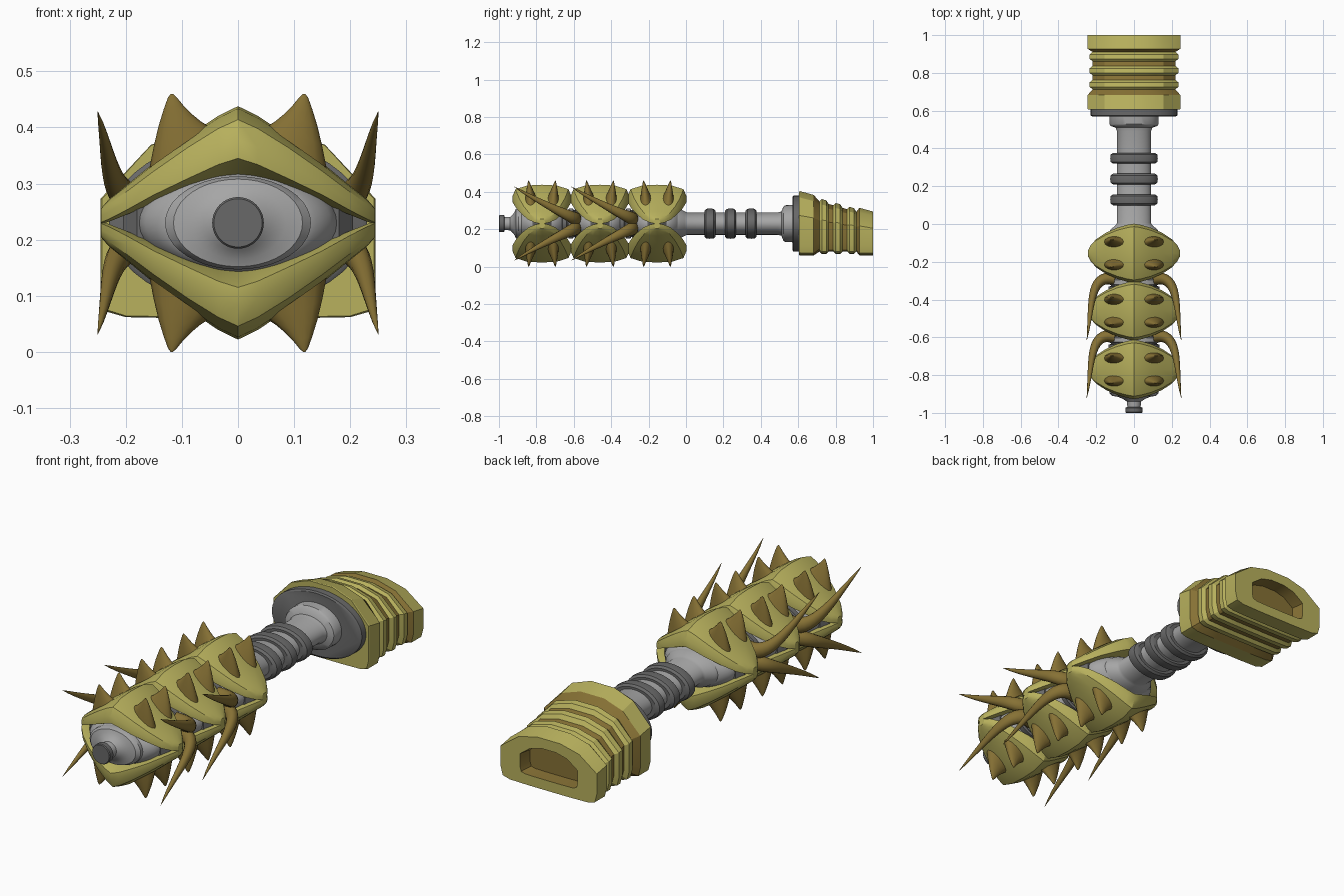
import bpy, bmesh, math
from mathutils import Vector

if "Cube" in bpy.data.objects:
    bpy.data.objects.remove(bpy.data.objects["Cube"])

def material(name, rgb):
    m = bpy.data.materials.new(name)
    m.diffuse_color = (*rgb, 1)
    m.use_nodes = True
    m.node_tree.nodes["Principled BSDF"].inputs["Base Color"].default_value = m.diffuse_color
    return m

YELLOW = material("olive yellow", (0.48, 0.44, 0.11))
BROWN = material("horn brown", (0.24, 0.165, 0.035))
LIGHT = material("light grey", (0.38, 0.38, 0.38))
DARK = material("dark grey", (0.14, 0.14, 0.14))
CZ = 0.23  # height of the long axis

def loft(name, rings, mats, seg_mats=None, cap_mats=(0, 0), angle=35):
    """Skin a list of closed rings; seg_mats gives a material index per span."""
    bm = bmesh.new()
    vr = [[bm.verts.new(p) for p in r] for r in rings]
    n = len(vr[0])
    for i in range(len(vr) - 1):
        for j in range(n):
            k = (j + 1) % n
            f = bm.faces.new((vr[i][j], vr[i][k], vr[i + 1][k], vr[i + 1][j]))
            f.material_index = seg_mats[i] if seg_mats else 0
    bm.faces.new(vr[0]).material_index = cap_mats[0]
    bm.faces.new(vr[-1]).material_index = cap_mats[1]
    bmesh.ops.recalc_face_normals(bm, faces=bm.faces)
    me = bpy.data.meshes.new(name)
    bm.to_mesh(me)
    bm.free()
    for m in mats:
        me.materials.append(m)
    me.shade_smooth()
    me.set_sharp_from_angle(angle=math.radians(angle))
    ob = bpy.data.objects.new(name, me)
    bpy.context.collection.objects.link(ob)
    return ob

def ellipse(y, rx, rz, n=40):
    return [(rx * math.cos(2 * math.pi * i / n), y, CZ + rz * math.sin(2 * math.pi * i / n)) for i in range(n)]

def lathe(name, prof, mat):
    return loft(name, [ellipse(*p) for p in prof], [mat])

# Front tip and nose
lathe("front_tip", [(-1, .043, .043), (-.996, .046, .046), (-.974, .046, .046), (-.97, .04, .04)], DARK)
lathe("nose", [(-.975, .034, .034), (-.94, .038, .036), (-.925, .06, .05), (-.915, .085, .065), (-.91, .115, .078),
               (-.895, .13, .083), (-.86, .13, .083), (-.85, .125, .08)], LIGHT)

# Core bulges inside every shell pair, and ribbed necks between them
SHELL_Y = (-.155, -.46, -.77)
for y in SHELL_Y:
    lathe("core_bulge", [(y - .115, .115, .075), (y - .105, .14, .083), (y - .075, .165, .09), (y - .05, .176, .094),
                         (y + .05, .176, .094), (y + .075, .165, .09), (y + .105, .14, .083), (y + .115, .115, .075)], LIGHT)
    for s in (-1, 1):
        loft("side_stud", [[(s * x, y + a * w, CZ + b * w * .6) for a, b in ((-1, -1), (1, -1), (1, 1), (-1, 1))]
                           for x, w in ((.15, .05), (.18, .05), (.205, .02))], [DARK])
for y in (-.308, -.615):
    prof, seg = [], []
    for i in range(5):
        c = y - .07 + i * .035
        prof += [(c - .015, .122, .072), (c - .011, .135, .08), (c + .011, .135, .08), (c + .015, .122, .072)]
        seg += [i % 2] * 4
    loft("ribbed_neck", [ellipse(*p) for p in prof], [LIGHT, DARK], seg[:-1])

# Rod, rings and disc
lathe("rod", [(-.06, .135, .082), (-.03, .125, .078), (-.005, .095, .065), (.005, .09, .06), (.49, .09, .06),
              (.51, .097, .065), (.52, .125, .09), (.53, .13, .098), (.575, .13, .1)], LIGHT)
for y in (.128, .238, .348):
    lathe("rod_ring", [(y - .029, .085, .055), (y - .029, .11, .07), (y - .02, .123, .079), (y, .126, .081),
                       (y + .02, .123, .079), (y + .029, .11, .07), (y + .029, .085, .055)], DARK)
lathe("handle_disc", [(.57, .222, .143), (.575, .23, .15), (.61, .23, .15)], DARK)

# Handle end: tapering ribbed block with a recess in the back
def section(y, d, scale=1, ytop=None):
    zt = .405 - .28 * ((ytop or y) - .605) - d
    zb = .06 + d * .8
    h, w = zt - zb, .245 - d
    half = [(.1, zb), (.2, zb + .002), (w - .01, zb + .012), (w, zb + .05), (w, zb + .62 * h),
            (.155, zb + .9 * h), (.06, zt)]
    pts = half + [(-x, z) for x, z in reversed(half)]
    mid = (zt + zb) / 2
    return [(x * scale, y, mid + (z - mid) * scale) for x, z in pts]

rings, seg = [section(.605, .003), section(.61, 0), section(.683, 0)], [0, 0, 0]
for y in (.738, .812, .886):
    rings += [section(y - .025, .026), section(y - .012, .01), section(y + .012, .01), section(y + .025, .026)]
    seg += [0, 0, 0, 1]
seg[2] = 1
rings += [section(.927, 0), section(1, 0), section(1, 0, .6), section(.94, 0, .56, 1)]
seg = [0, 0, 1] + [0, 0, 0, 1] * 3 + [0, 0, 1]
loft("handle_end", rings, [YELLOW, BROWN], seg, (0, 1), 25)

# Armour shells: (x, half length, crest z, rim z) from the ridge to the side
STATIONS = [(0, .157, .438, .378), (.035, .151, .421, .364), (.09, .135, .384, .334), (.15, .108, .337, .3),
            (.2, .075, .296, .268), (.23, .042, .272, .25), (.244, .015, .256, .243)]
ALL = [(-x, *r) for x, *r in reversed(STATIONS[1:])] + STATIONS

def shell_ring(x, h, top, rim, yc, sz):
    t = 1 - abs(x) / .244
    low, under = rim - .012 - .021 * t, rim - .015 - .05 * t
    half = [(1.0, low), (1.0, rim), (.9, rim + (top - rim) * .6), (.5, rim + (top - rim) * .93)]
    pts = half + [(0, top)] + [(-a, z) for a, z in reversed(half)] + [(-.5, under), (.5, under)]
    return [(x, yc + a * h, CZ + sz * (z - CZ)) for a, z in pts]

# Short spikes on the shells: flattened cones leaning out from the slope
def spike(yc, s, sz, sy):
    rows = []
    for t in (0, .25, .5, .75, .93, 1):
        k = (1 - t) ** .8 if t < .9 else (.15 if t < 1 else .04)
        cx, cz = .105 + .013 * t, .365 + .095 * t
        row = []
        for i in range(14):
            a = 2 * math.pi * i / 14
            u, v = math.cos(a) * .062 * k, math.sin(a) * .029 * k
            tilt = .6 * (1 - t)
            row.append((s * (cx + u * .85), yc + sy * (.06 + .012 * t) + v, CZ + sz * (cz - u * tilt - CZ)))
        rows.append(row)
    loft("shell_spike", rows, [BROWN], angle=60)

# Long curved claws between the shells
def claw(dy, s, sz):
    P = [Vector(p) for p in ((.1, -.29, .255), (.24, -.265, .25), (.218, -.42, .31), (.25, -.615, .428))]
    rows, n = [], 16
    for i in range(n + 1):
        t = i / n
        q = 1 - t
        c = P[0] * q**3 + P[1] * 3 * q * q * t + P[2] * 3 * q * t * t + P[3] * t**3
        d = ((P[1] - P[0]) * q * q + (P[2] - P[1]) * 2 * q * t + (P[3] - P[2]) * t * t).normalized()
        u = d.cross(Vector((0, 0, 1))).normalized()
        v = u.cross(d)
        r = .04 * q**.75 + .0006
        row = []
        for j in range(14):
            a = 2 * math.pi * j / 14
            p = c + u * r * .85 * math.cos(a) + v * r * math.sin(a)
            row.append((s * p.x, p.y + dy, CZ + sz * (p.z - CZ)))
        rows.append(row)
    loft("claw", rows, [BROWN], angle=60)

for sz in (-1, 1):
    for yc in SHELL_Y:
        loft("armour_shell", [shell_ring(*st, yc, sz) for st in ALL], [YELLOW], angle=25)
        for s in (-1, 1):
            for sy in (-1, 1):
                spike(yc, s, sz, sy)
    for dy in (0, -.305):
        for s in (-1, 1):
            claw(dy, s, sz)
